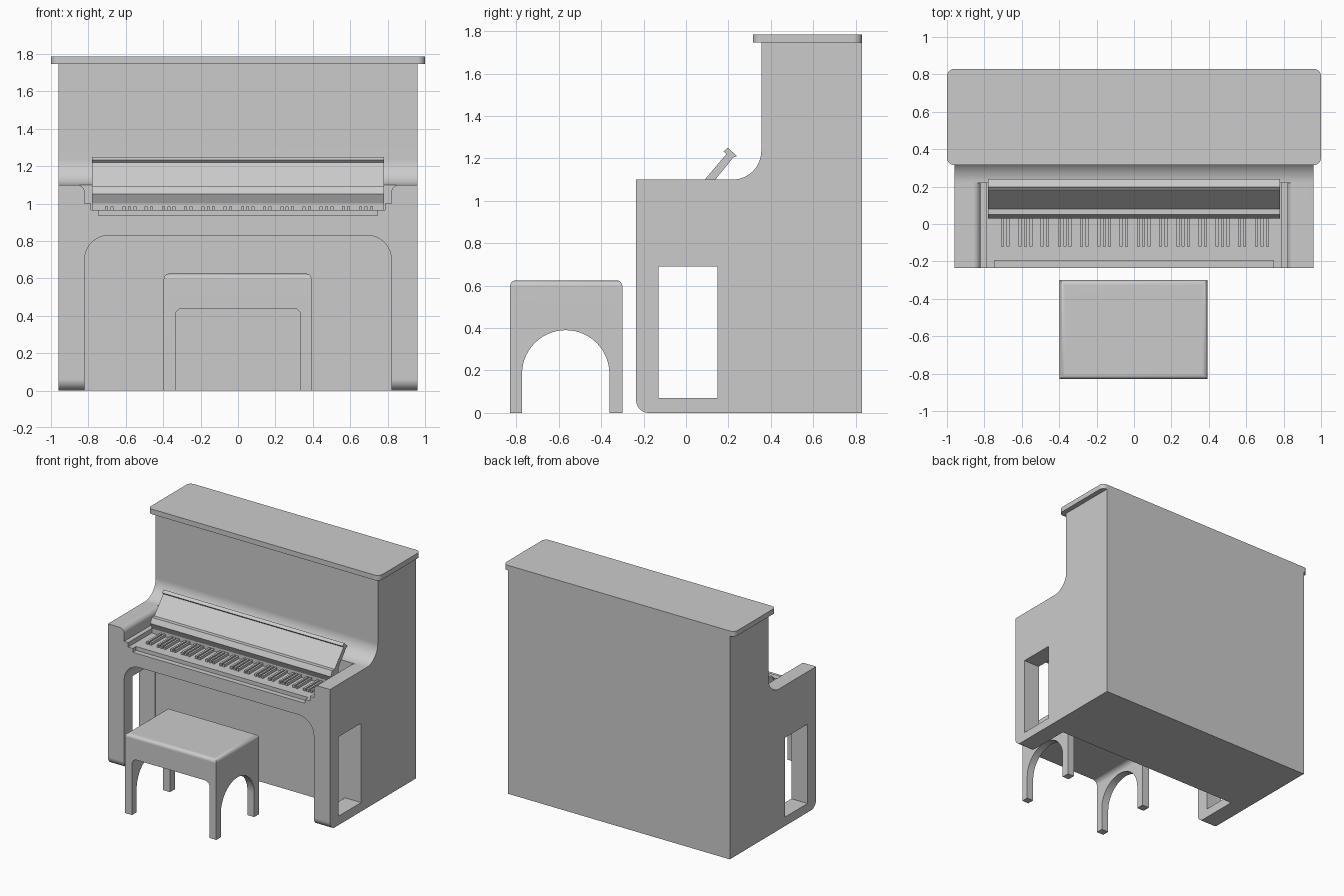
import bpy, bmesh
from math import cos, sin, pi, radians

if "Cube" in bpy.data.objects:
    bpy.data.objects.remove(bpy.data.objects["Cube"])

GREY = (0.6, 0.6, 0.6, 1)
mat = bpy.data.materials.new("plain grey")
mat.use_nodes = True
mat.diffuse_color = GREY
mat.node_tree.nodes["Principled BSDF"].inputs["Base Color"].default_value = GREY


def arc(u, v, r, start, end, steps=12):
    """Points on an arc, angles in degrees."""
    angles = [radians(start + (end - start) * i / steps) for i in range(steps + 1)]
    return [(u + r * cos(a), v + r * sin(a)) for a in angles]


def prism(name, outline, axis, low, high):
    """Extrude a 2D outline along an axis."""
    place = {"x": lambda u, v, w: (w, u, v),
             "y": lambda u, v, w: (u, w, v),
             "z": lambda u, v, w: (u, v, w)}[axis]
    bm = bmesh.new()
    face = bm.faces.new([bm.verts.new(place(u, v, low)) for u, v in outline])
    grown = bmesh.ops.extrude_face_region(bm, geom=[face])
    step = place(0, 0, high - low)
    bmesh.ops.translate(bm, vec=step, verts=[g for g in grown["geom"] if isinstance(g, bmesh.types.BMVert)])
    bmesh.ops.recalc_face_normals(bm, faces=bm.faces)
    mesh = bpy.data.meshes.new(name)
    bm.to_mesh(mesh)
    bm.free()
    ob = bpy.data.objects.new(name, mesh)
    mesh.materials.append(mat)
    bpy.context.collection.objects.link(ob)
    return ob


def box(name, x0, x1, y0, y1, z0, z1):
    return prism(name, [(x0, y0), (x1, y0), (x1, y1), (x0, y1)], "z", z0, z1)


def activate(ob):
    bpy.ops.object.select_all(action="DESELECT")
    ob.select_set(True)
    bpy.context.view_layer.objects.active = ob


def cut(ob, cutter):
    mod = ob.modifiers.new("cut", "BOOLEAN")
    mod.operation, mod.solver, mod.object = "DIFFERENCE", "EXACT", cutter
    activate(ob)
    bpy.ops.object.modifier_apply(modifier=mod.name)
    bpy.data.objects.remove(cutter)


def smooth(ob):
    activate(ob)
    bpy.ops.object.shade_smooth_by_angle(angle=radians(35))
    ob.modifiers.new("normals", "WEIGHTED_NORMAL").keep_sharp = True


def mirrored(half):
    """Complete a left-hand outline with its mirror image."""
    return half + [(-u, v) for u, v in reversed(half)]


# Case: side profile with a curved shoulder and rounded toe
FRONT, BACK, TOP = -0.235, 0.83, 1.745
profile = [(BACK, 0), (BACK, TOP), (0.355, TOP)]
profile += arc(0.22, 1.235, 0.135, 0, -90)
profile += [(FRONT, 1.10)] + arc(FRONT + 0.06, 0.06, 0.06, 180, 270)
case = prism("case", profile, "x", -0.96, 0.96)

# Knee space, side windows, key recess and front step
knee = mirrored([(-0.82, -0.1)] + arc(-0.69, 0.70, 0.13, 180, 90))
cut(case, prism("knee_cutter", knee, "y", -0.5, 0.15))
for side in (-1, 1):
    cut(case, box("window_cutter", side * 0.89 - 0.11, side * 0.89 + 0.11, -0.13, 0.149, 0.07, 0.69))
recess = mirrored([(-0.785, 0.965), (-0.785, 1.0), (-0.82, 1.0)]
                  + arc(-0.86, 1.06, 0.04, 0, 90, 8) + [(-0.86, 1.2)])
cut(case, prism("recess_cutter", recess, "y", -0.5, 0.219))
cut(case, box("step_cutter", -0.745, 0.745, -0.5, -0.195, 0.935, 1.0))
smooth(case)

# Top lid with rounded corners
lid = []
for cx, cy, start in ((0.96, 0.79, 0), (-0.96, 0.79, 90), (-0.96, 0.355, 180), (0.96, 0.355, 270)):
    lid += arc(cx, cy, 0.04, start, start + 90, 8)
smooth(prism("top_lid", lid, "z", TOP, 1.785))

# Fallboard: front rail, tilted panel and lip
fallboard = [(0.055, 0.965), (0.055, 1.0), (0.03, 1.05), (0.05, 1.09), (0.08, 1.09),
             (0.19, 1.22), (0.177, 1.233), (0.197, 1.25), (0.24, 1.211), (0.222, 1.203),
             (0.13, 1.09), (0.13, 0.965)]
prism("fallboard", fallboard, "x", -0.78, 0.78)

# Raised keys in groups of two and three
OCTAVE = 0.211
for octave in range(7):
    for offset in (0, 0.028, 0.092, 0.121, 0.15):
        x = -0.702 + octave * OCTAVE + offset
        box("raised_key", x - 0.008, x + 0.008, -0.12, 0.055, 0.96, 0.985)

# Bench with softened top edges and arched openings
bench = box("bench", -0.397, 0.393, -0.83, -0.30, 0, 0.625)
bm = bmesh.new()
bm.from_mesh(bench.data)
rim = [e for e in bm.edges if all(v.co.z > 0.6 for v in e.verts)]
bmesh.ops.bevel(bm, geom=rim, offset=0.028, segments=6, profile=0.5, affect="EDGES")
bm.to_mesh(bench.data)
bm.free()
front_arch = mirrored([(-0.335, -0.1)] + arc(-0.295, 0.40, 0.04, 180, 90, 8))
cut(bench, prism("front_arch_cutter", front_arch, "y", -1, -0.25))
side_arch = [(-0.773, -0.1)] + arc(-0.567, 0.184, 0.206, 180, 0, 28) + [(-0.361, -0.1)]
cut(bench, prism("side_arch_cutter", side_arch, "x", -0.5, 0.5))
smooth(bench)
